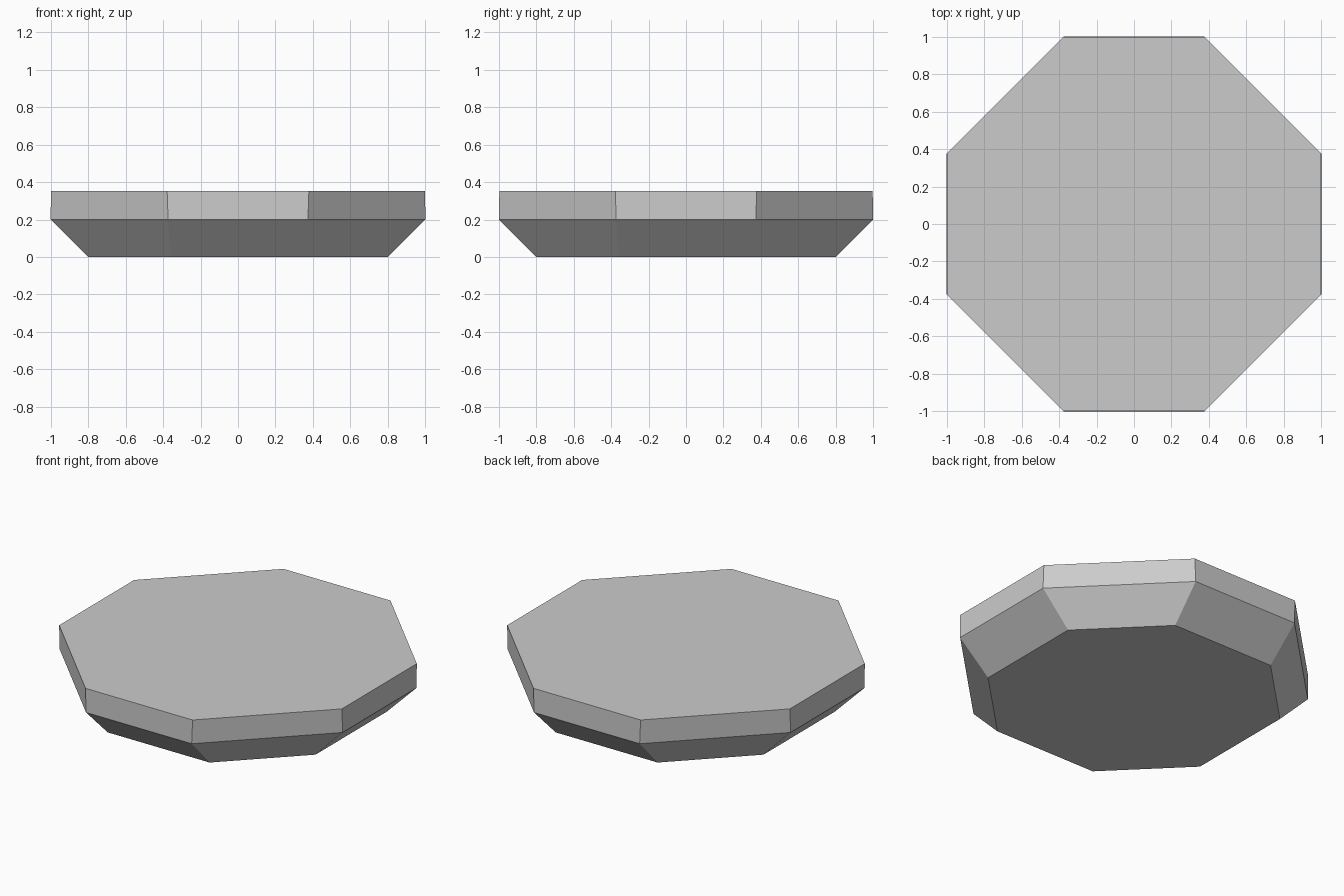
import bpy, bmesh

if "Cube" in bpy.data.objects:
    bpy.data.objects.remove(bpy.data.objects["Cube"])

# Stacked octagon rings: (half width, half length of the axis-aligned sides, height)
RINGS = [(0.80, 0.36, 0.0), (1.0, 0.373, 0.2), (0.998, 0.378, 0.352)]


def octagon(bm, r, s, z):
    pts = [(r, -s), (r, s), (s, r), (-s, r), (-r, s), (-r, -s), (-s, -r), (s, -r)]
    return [bm.verts.new((x, y, z)) for x, y in pts]


bm = bmesh.new()
loops = [octagon(bm, *ring) for ring in RINGS]

# Chamfered underside and upright rim
for low, high in zip(loops, loops[1:]):
    for i in range(8):
        j = (i + 1) % 8
        bm.faces.new((low[i], low[j], high[j], high[i]))

# Flat bottom and top
bm.faces.new(loops[0][::-1])
bm.faces.new(loops[-1])
bmesh.ops.recalc_face_normals(bm, faces=bm.faces)

mesh = bpy.data.meshes.new("octagonal_slab")
bm.to_mesh(mesh)
bm.free()
slab = bpy.data.objects.new("octagonal_slab", mesh)
bpy.context.collection.objects.link(slab)
